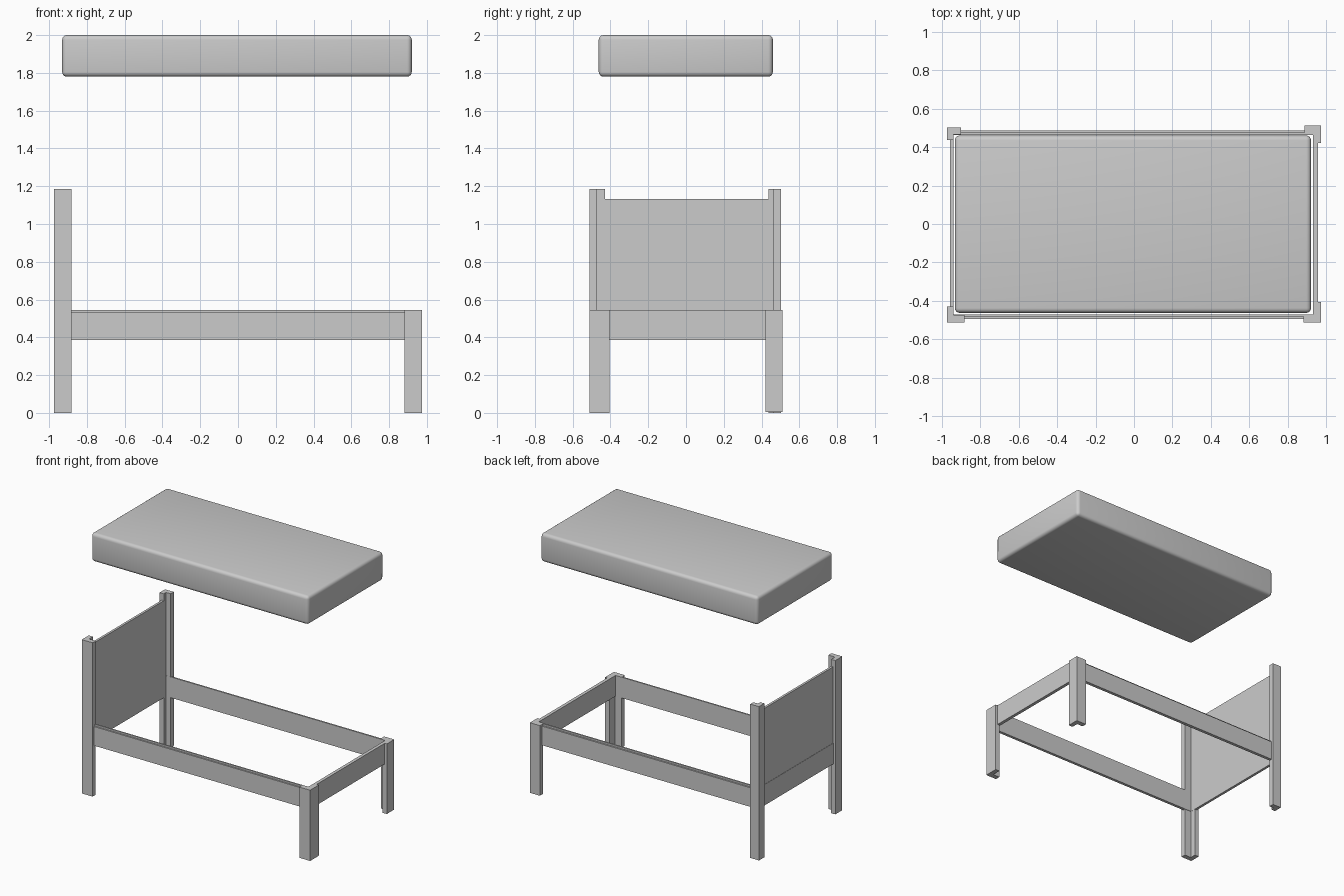
import bpy, bmesh

if "Cube" in bpy.data.objects:
    bpy.data.objects.remove(bpy.data.objects["Cube"])


def prism(name, pts, lo, hi, axis='Z'):
    """Extrude a closed 2D outline from lo to hi along Z (xy outline) or X (yz outline)."""
    def place(p, t):
        return (p[0], p[1], t) if axis == 'Z' else (t, p[0], p[1])
    bm = bmesh.new()
    a = [bm.verts.new(place(p, lo)) for p in pts]
    b = [bm.verts.new(place(p, hi)) for p in pts]
    bm.faces.new(a)
    bm.faces.new(b)
    n = len(pts)
    for i in range(n):
        j = (i + 1) % n
        bm.faces.new((a[i], a[j], b[j], b[i]))
    bmesh.ops.recalc_face_normals(bm, faces=bm.faces)
    me = bpy.data.meshes.new(name)
    bm.to_mesh(me)
    bm.free()
    ob = bpy.data.objects.new(name, me)
    bpy.context.collection.objects.link(ob)
    return ob


def box(name, x0, x1, y0, y1, z0, z1):
    return prism(name, [(x0, y0), (x1, y0), (x1, y1), (x0, y1)], z0, z1)


def corner_post(name, sx, oy, lx, ly, top, bottom=0.0):
    """L-shaped post: outer corner, arm lengths, inner notch facing the bed."""
    sy = 1 if oy > 0 else -1
    ox, tx, ty = sx * 0.973, 0.035, 0.038
    prism(name, [(ox, oy), (ox - sx * lx, oy), (ox - sx * lx, oy - sy * ty),
                 (ox - sx * tx, oy - sy * ty), (ox - sx * tx, oy - sy * ly),
                 (ox, oy - sy * ly)], bottom, top)


# Corner posts: tall at the head, short at the foot
corner_post("head_post_front", -1, -0.512, 0.092, 0.084, 1.185)
corner_post("head_post_back", -1, 0.502, 0.074, 0.066, 1.185)
corner_post("foot_post_front", 1, -0.512, 0.092, 0.106, 0.545)
corner_post("foot_post_back", 1, 0.512, 0.086, 0.090, 0.545, 0.005)

# Side rails with a small stepped top lip
for name, yo, yi in (("side_rail_front", -0.493, -0.471), ("side_rail_back", 0.487, 0.463)):
    ym = (yo + yi) / 2
    prism(name, [(yo, 0.385), (yi, 0.385), (yi, 0.545), (ym, 0.545),
                 (ym, 0.532), (yo, 0.532)], -0.945, 0.945, 'X')

# Headboard panel, rail under it, and footboard
box("headboard_panel", -0.955, -0.937, -0.476, 0.466, 0.545, 1.132)
box("headboard_rail", -0.957, -0.937, -0.476, 0.466, 0.385, 0.545)
box("footboard", 0.930, 0.955, -0.48, 0.48, 0.385, 0.545)

# Mattress floating above the frame, with rounded edges
mattress = box("mattress", -0.931, 0.920, -0.462, 0.460, 1.78, 2.0)
bev = mattress.modifiers.new("rounded_edges", 'BEVEL')
bev.width = 0.025
bev.segments = 4
bpy.ops.object.select_all(action='DESELECT')
mattress.select_set(True)
bpy.context.view_layer.objects.active = mattress
bpy.ops.object.modifier_apply(modifier=bev.name)
bpy.ops.object.shade_smooth_by_angle()
